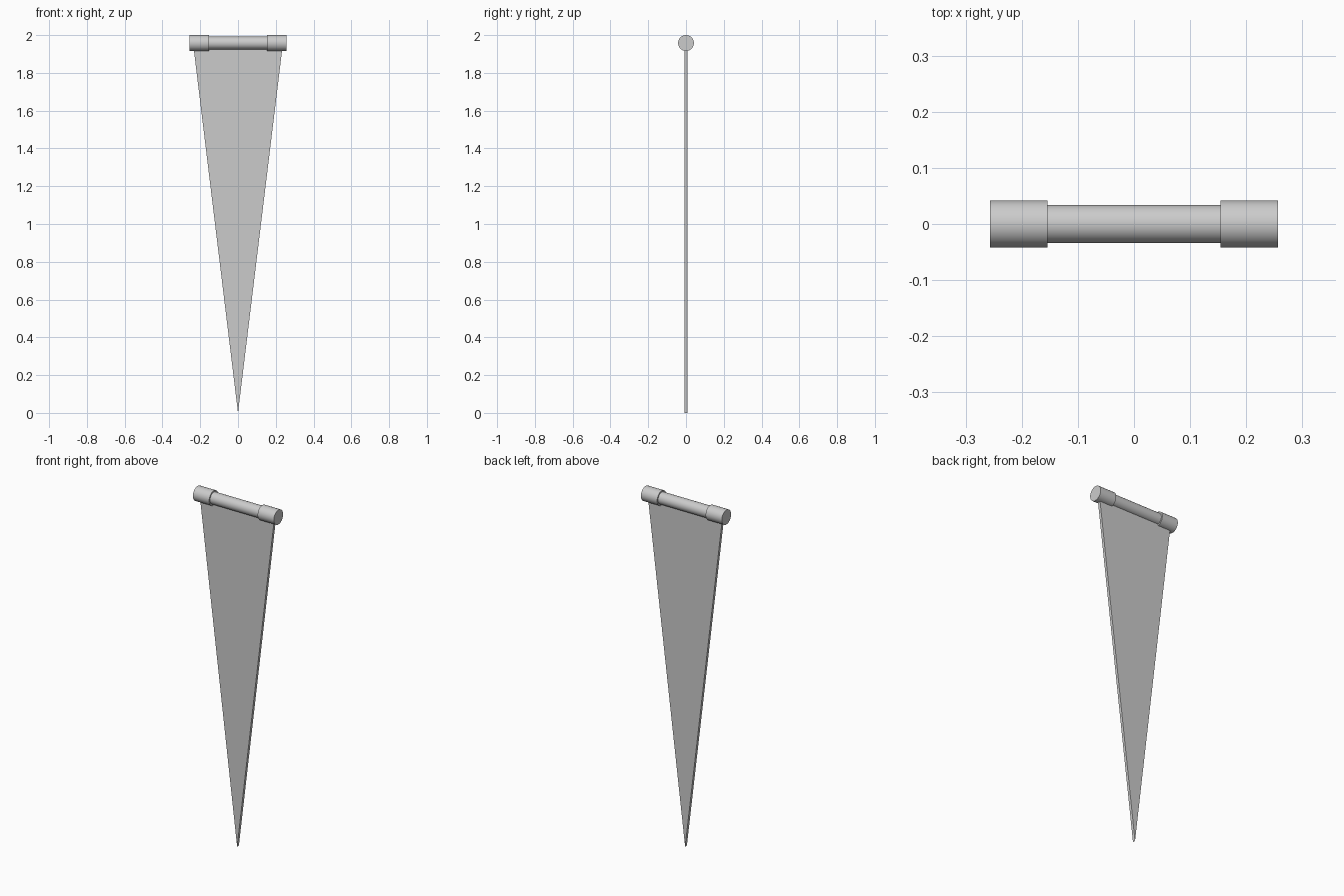
import bpy, bmesh, math

if "Cube" in bpy.data.objects:
    bpy.data.objects.remove(bpy.data.objects["Cube"])

AXIS_Z = 1.958


def rod(name, x, radius, length):
    """Closed cylinder lying along x."""
    bpy.ops.mesh.primitive_cylinder_add(vertices=32, radius=radius, depth=length,
                                        location=(x, 0, AXIS_Z),
                                        rotation=(0, math.pi / 2, 0))
    ob = bpy.context.object
    ob.name = name
    bpy.ops.object.shade_smooth_by_angle()
    return ob


# Thin roller with a thicker cap at each end
rod("roller", 0, 0.034, 0.40)
for side, label in ((-1, "left"), (1, "right")):
    rod(label + "_cap", side * 0.2055, 0.042, 0.103)

# Hanging pennant: thin triangular prism, pointed at the bottom
half_thick = 0.008
bm = bmesh.new()
profile = [(0, 0), (0.238, AXIS_Z), (-0.238, AXIS_Z)]
face = bm.faces.new([bm.verts.new((x, -half_thick, z)) for x, z in profile])
ext = bmesh.ops.extrude_face_region(bm, geom=[face])
verts = [g for g in ext["geom"] if isinstance(g, bmesh.types.BMVert)]
bmesh.ops.translate(bm, verts=verts, vec=(0, 2 * half_thick, 0))
bmesh.ops.recalc_face_normals(bm, faces=bm.faces)
mesh = bpy.data.meshes.new("pennant")
bm.to_mesh(mesh)
bm.free()
bpy.context.collection.objects.link(bpy.data.objects.new("pennant", mesh))
